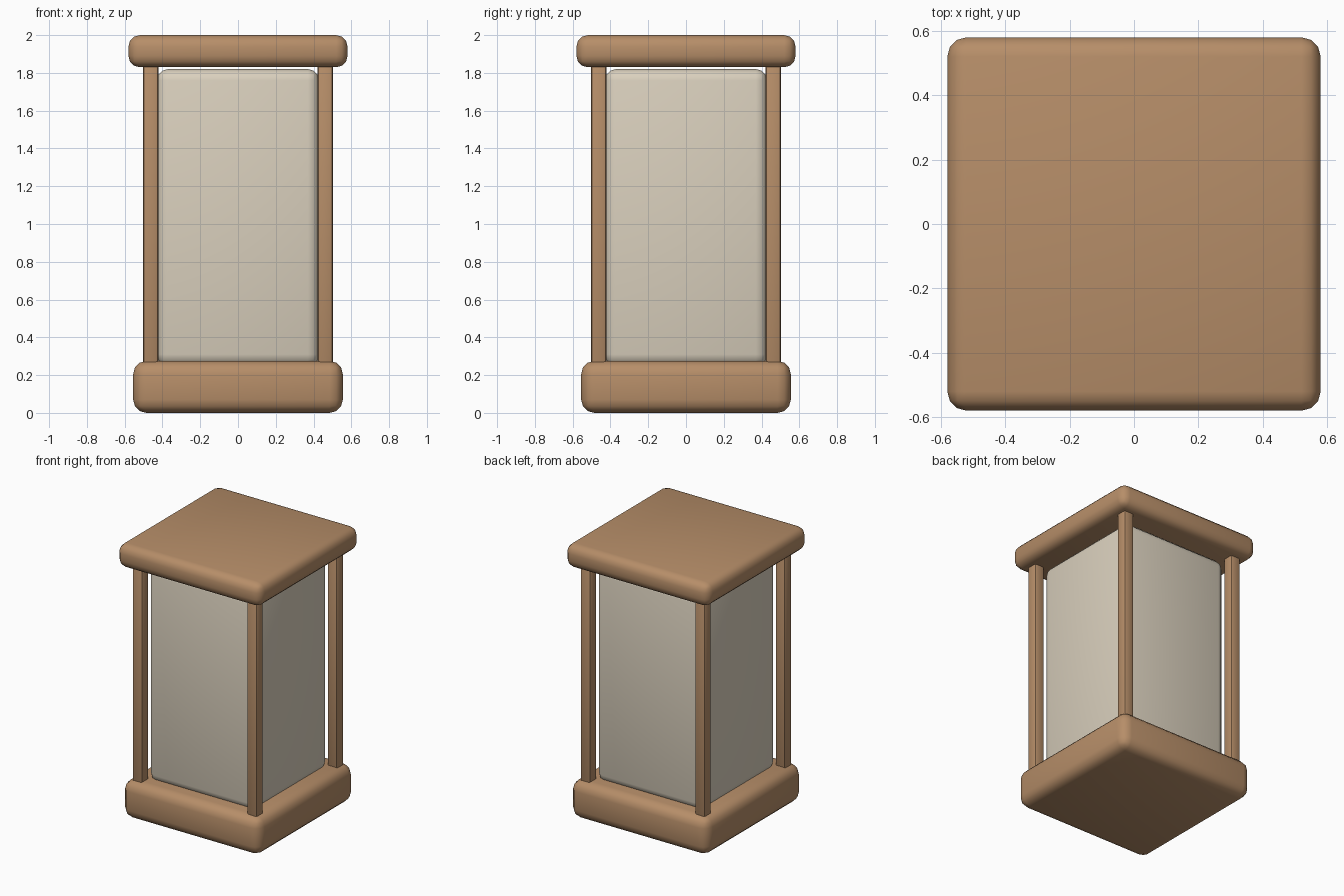
import bpy, math

if "Cube" in bpy.data.objects:
    bpy.data.objects.remove(bpy.data.objects["Cube"])


def material(name, rgb):
    m = bpy.data.materials.new(name)
    m.diffuse_color = (*rgb, 1)
    m.use_nodes = True
    m.node_tree.nodes["Principled BSDF"].inputs["Base Color"].default_value = m.diffuse_color
    return m


wood = material("wood", (0.47, 0.27, 0.14))
paper = material("paper", (0.70, 0.63, 0.51))


def rounded_box(name, half, z0, z1, bevel, segments, mat, x=0, y=0):
    bpy.ops.mesh.primitive_cube_add(size=1, location=(x, y, (z0 + z1) / 2))
    ob = bpy.context.object
    ob.name = name
    ob.scale = (half * 2, half * 2, z1 - z0)
    bpy.ops.object.transform_apply(location=False, rotation=False, scale=True)
    mod = ob.modifiers.new("rounding", 'BEVEL')
    mod.width = bevel
    mod.segments = segments
    mod.limit_method = 'ANGLE'
    bpy.ops.object.modifier_apply(modifier=mod.name)
    bpy.ops.object.shade_smooth_by_angle(angle=math.radians(40))
    ob.data.materials.append(mat)
    return ob


# Base and lid slabs
rounded_box("base", 0.555, 0, 0.275, 0.07, 3, wood)
rounded_box("lid", 0.58, 1.83, 2.0, 0.06, 3, wood)

# Paper shade between the posts
rounded_box("shade", 0.43, 0.25, 1.82, 0.06, 3, paper)

# Four corner posts
for side, sx in (("left", -1), ("right", 1)):
    for face, sy in (("front", -1), ("back", 1)):
        rounded_box(f"{face}_{side}_post", 0.04, 0.25, 1.85, 0.014, 2, wood,
                    sx * 0.462, sy * 0.462)
